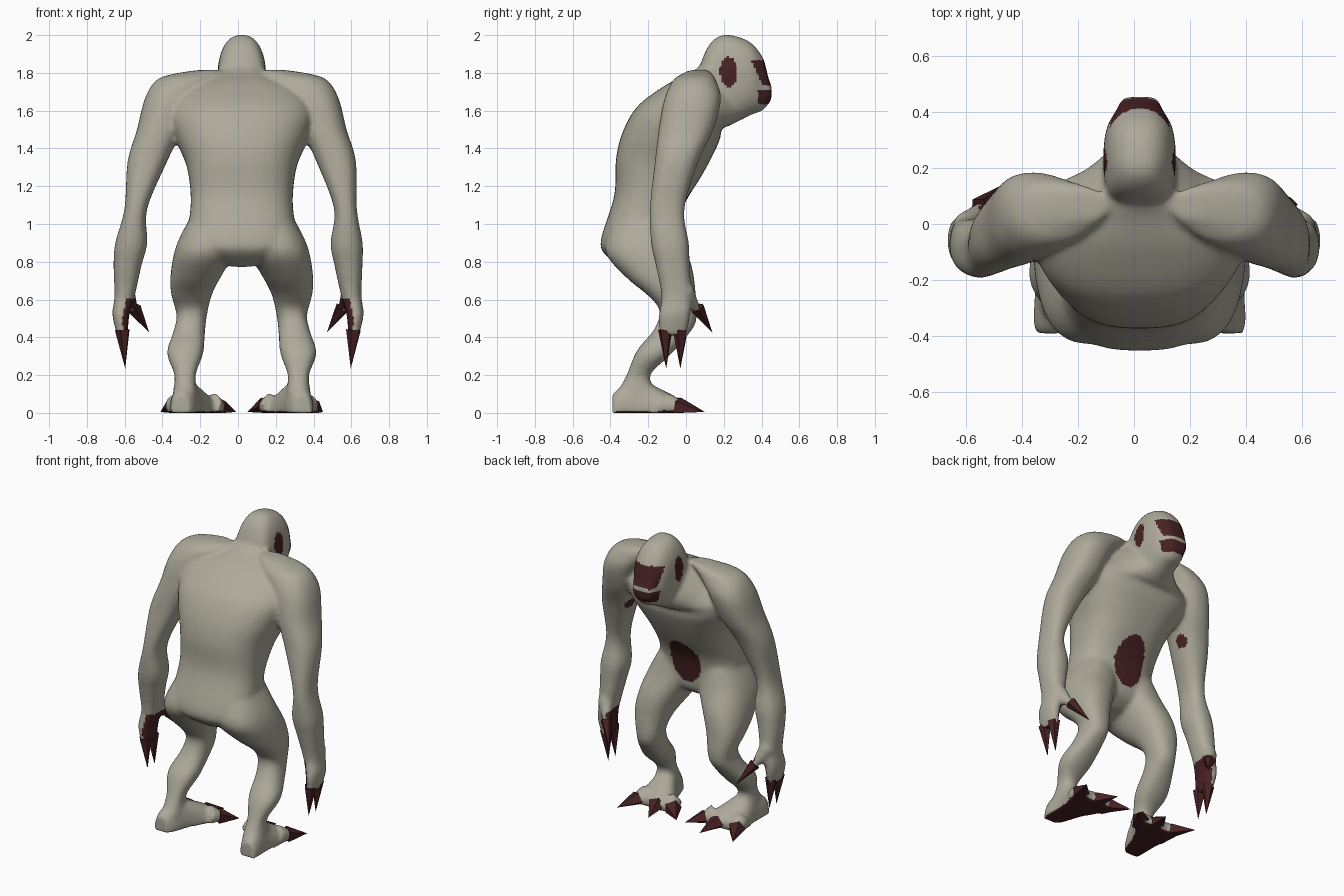
import bpy, bmesh, math
from mathutils import Vector

if "Cube" in bpy.data.objects:
    bpy.data.objects.remove(bpy.data.objects["Cube"])

MID = 0.02  # body midline


def material(name, rgb):
    m = bpy.data.materials.new(name)
    m.use_nodes = True
    m.diffuse_color = (*rgb, 1)
    bsdf = m.node_tree.nodes["Principled BSDF"]
    bsdf.inputs["Base Color"].default_value = (*rgb, 1)
    bsdf.inputs["Roughness"].default_value = 0.8
    return m


HIDE = material("pale hide", (0.42, 0.40, 0.325))
RED = material("dark red", (0.065, 0.016, 0.018))


def spline(a, b, c, d, t):
    return 0.5 * (2 * b + (c - a) * t + (2 * a - 5 * b + 4 * c - d) * t * t
                  + (3 * b - a - 3 * c + d) * t ** 3)


def loft(bm, rings, sides=28, steps=4, power=0.85):
    """Closed skin through rings of (centre, half axis, half axis), kept above ground."""
    fine, last = [], len(rings) - 1
    for i in range(last):
        four = [rings[max(0, min(last, i + k))] for k in (-1, 0, 1, 2)]
        for s in range(steps):
            fine.append([spline(*(r[j] for r in four), s / steps) for j in range(3)])
    fine.append(rings[-1])
    loops, faces = [], []
    for c, u, v in fine:
        loop = []
        for k in range(sides):
            a = math.tau * k / sides
            ca, sa = math.cos(a), math.sin(a)
            p = (c + u * math.copysign(abs(ca) ** power, ca)
                 + v * math.copysign(abs(sa) ** power, sa))
            p.z = max(0, p.z)
            loop.append(bm.verts.new(p))
        loops.append(loop)
    for a, b in zip(loops, loops[1:]):
        for k in range(sides):
            n = (k + 1) % sides
            faces.append(bm.faces.new((a[k], a[n], b[n], b[k])))
    faces += [bm.faces.new(loops[0]), bm.faces.new(loops[-1])]
    bmesh.ops.recalc_face_normals(bm, faces=faces)


def spike(bm, base, tip, radius, sides=5):
    """Pointed cone resting above ground."""
    base, tip = Vector(base), Vector(tip)
    turn = (tip - base).to_track_quat("Z", "Y")
    ring = []
    for k in range(sides):
        a = math.tau * k / sides
        p = base + turn @ Vector((math.cos(a) * radius, math.sin(a) * radius, 0))
        p.z = max(p.z, 0)
        ring.append(bm.verts.new(p))
    end = bm.verts.new(tip)
    faces = [bm.faces.new((ring[k], ring[(k + 1) % sides], end)) for k in range(sides)]
    faces.append(bm.faces.new(ring))
    bmesh.ops.recalc_face_normals(bm, faces=faces)


def finish(name, bm, mats):
    me = bpy.data.meshes.new(name)
    bm.to_mesh(me)
    bm.free()
    for m in mats:
        me.materials.append(m)
    obj = bpy.data.objects.new(name, me)
    bpy.context.collection.objects.link(obj)
    return obj


def claw(name, base, tip, radius):
    bm = bmesh.new()
    spike(bm, base, tip, radius)
    finish(name, bm, (RED,))


def slice_ring(x, w, by, bz, fy, fz):
    """Ring spanning a back point to a front point."""
    back, front = Vector((x, by, bz)), Vector((x, fy, fz))
    return (back + front) / 2, Vector((w, 0, 0)), (front - back) / 2


body = bmesh.new()

# Torso, buttocks to neck: half width, back point, front point
torso = [(.08, -.33, .77, -.14, .80), (.25, -.43, .84, -.06, .86),
         (.285, -.45, .92, -.04, .96), (.27, -.38, 1.15, -.01, 1.10),
         (.29, -.37, 1.35, .08, 1.25), (.34, -.33, 1.5, .14, 1.36),
         (.38, -.25, 1.63, .18, 1.45), (.36, -.10, 1.74, .19, 1.51),
         (.23, .02, 1.80, .23, 1.52), (.13, .08, 1.84, .30, 1.57)]
loft(body, [slice_ring(MID, *r) for r in torso], 40, 6, 0.8)

# Head: y, top, bottom, half width
head = [(.07, 1.83, 1.62, .10), (.12, 1.945, 1.54, .122), (.19, 2.0, 1.51, .128),
        (.28, 1.99, 1.545, .128), (.35, 1.955, 1.58, .115), (.395, 1.90, 1.595, .09),
        (.415, 1.86, 1.61, .078), (.44, 1.76, 1.64, .068), (.453, 1.74, 1.66, .055)]
loft(body, [(Vector((MID, y, (t + b) / 2)), Vector((w, 0, 0)), Vector((0, 0, (t - b) / 2)))
            for y, t, b, w in head], 48, 6, 0.85)

# Arm: z, x, y, half width, half depth
arm = [(1.815, .17, .07, .06, .05), (1.795, .24, .06, .12, .08),
       (1.76, .31, .045, .145, .115), (1.66, .385, .035, .13, .15),
       (1.5, .435, .0, .12, .145), (1.33, .50, -.05, .105, .115),
       (1.08, .555, -.10, .06, .092), (.9, .57, -.085, .085, .1),
       (.78, .585, -.07, .074, .09), (.62, .60, -.05, .054, .08),
       (.52, .62, -.06, .045, .084), (.41, .612, -.07, .028, .072)]
# Leg: x, half width, back point, front point
leg = [(.14, .13, -.38, 1.03, -.05, 1.05), (.18, .165, -.43, .86, -.02, .92),
       (.235, .14, -.32, .72, .03, .78), (.265, .11, -.20, .62, .05, .65),
       (.265, .08, -.14, .54, .055, .49), (.28, .085, -.17, .44, .0, .40),
       (.30, .096, -.26, .33, -.09, .30), (.30, .056, -.315, .2, -.19, .2),
       (.30, .065, -.37, .10, -.16, .12)]
# Foot: y, x, half width, height
foot = [(-.39, .32, .05, .10), (-.34, .31, .07, .14), (-.24, .29, .085, .17),
        (-.14, .27, .12, .13), (-.06, .25, .14, .085), (-.03, .245, .13, .055)]
# Toes: base x, tip x, tip y
toes = ((.16, .03, .03), (.24, .19, .10), (.34, .43, .09))

for side, s in (("left", 1), ("right", -1)):
    # Arm and thumb
    loft(body, [(Vector((s * x + MID * max(0, min(1, (z - .8) / .4)), y, z)),
                 Vector((w, 0, 0)), Vector((0, d, 0))) for z, x, y, w, d in arm])
    spike(body, (s * .60, -.01, .65), (s * .51, .105, .47), .055, 10)
    claw(side + "_thumb_claw", (s * .55, .06, .555), (s * .47, .14, .425), .038)
    for n, (y, tip) in enumerate(((-.11, -.105), (-.03, -.03))):
        claw(f"{side}_finger_claw_{n}", (s * .612, y, .44), (s * .597, tip, .235), .04)

    # Leg, foot and toes
    loft(body, [slice_ring(MID + s * r[0], *r[1:]) for r in leg])
    loft(body, [(Vector((MID + s * x, y, 0)), Vector((w, 0, 0)), Vector((0, 0, h)))
                for y, x, w, h in foot])
    for n, (bx, tx, ty) in enumerate(toes):
        base, tip = Vector((MID + s * bx, -.10, .04)), Vector((MID + s * tx, ty, .005))
        spike(body, base, base.lerp(tip, .8), .07, 10)
        claw(f"{side}_toe_claw_{n}", base.lerp(tip, .3), tip, .055)

# Fuse the limbs, head and torso into one soft skin
skin = finish("body", body, (HIDE, RED))
fuse = skin.modifiers.new("Fuse", "REMESH")
fuse.mode = "VOXEL"
fuse.voxel_size = 0.013
soften = skin.modifiers.new("Soften", "SMOOTH")
soften.factor, soften.iterations = 0.5, 8
bpy.context.view_layer.update()
fused = bpy.data.meshes.new_from_object(
    skin.evaluated_get(bpy.context.evaluated_depsgraph_get()))
skin.modifiers.clear()
skin.data = fused
fused.materials.clear()
for m in (HIDE, RED):
    fused.materials.append(m)


def oval(a, b, ca, cb, ra, rb):
    return ((a - ca) / ra) ** 2 + ((b - cb) / rb) ** 2 < 1


def is_red(c, n):
    x = abs(c.x - MID)
    inward = -n.x * math.copysign(1, c.x)
    if c.z > 1.6 and x < .16:
        ear = abs(n.x) > .4 and oval(c.y, c.z, .225, 1.805, .045, .08)
        eyes = 1.73 < c.z < 1.87 and c.y > .345 + (1.87 - c.z) * .45
        mouth = 1.635 < c.z < 1.705 and c.y > .38
        return ear or eyes or mouth
    belly = n.y > .2 and oval(c.x, c.z, MID, 1.07, .11, .155)
    armpit = (Vector((x, c.y, c.z)) - Vector((.37, .01, 1.34))).length < .05
    palm = x > .45 and (c.z < .42 or (c.z < .6 and inward > .3))
    sole = c.z < .012 and n.z < -.5
    return belly or armpit or palm or sole


for f in fused.polygons:
    f.use_smooth = True
    f.material_index = int(is_red(f.center, f.normal))
